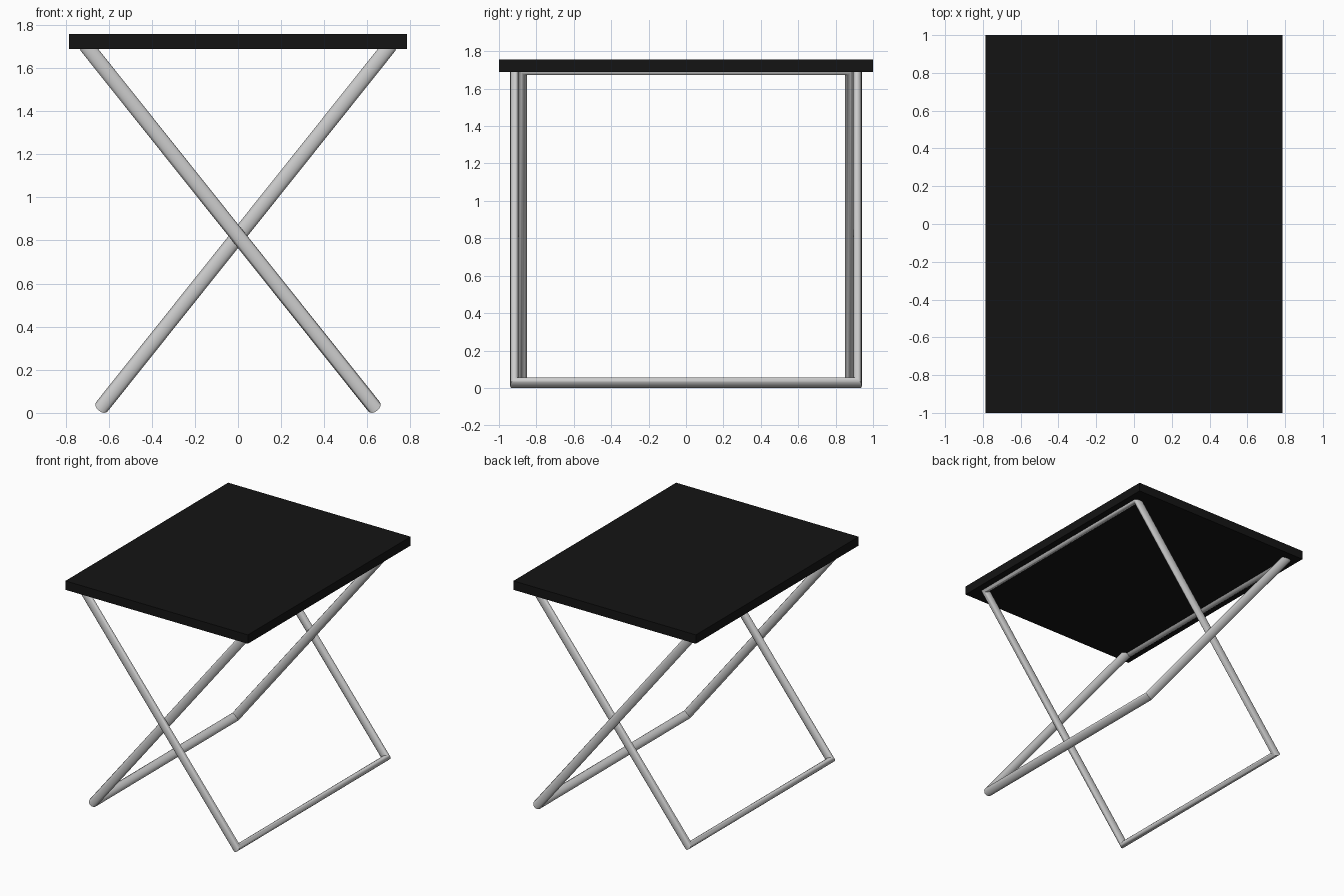
import bpy, bmesh, math
from mathutils import Vector

if "Cube" in bpy.data.objects:
    bpy.data.objects.remove(bpy.data.objects["Cube"])

SIDES = 16
R_WIDE, R_THIN = 0.0345, 0.0225     # oval tube half-sizes
FOOT_X, FOOT_Z = 0.632, 0.028       # tube centre at the floor
HEAD_X, HEAD_Z = 0.702, 1.70        # tube centre under the top


def leg_frame(name, side, half_y):
    """Rectangular mitred loop of oval tube; its foot is at x = side * FOOT_X."""
    foot = Vector((side * FOOT_X, 0, FOOT_Z))
    head = Vector((-side * HEAD_X, 0, HEAD_Z))
    up = (head - foot).normalized()
    across = Vector((0, 1, 0))
    normal = up.cross(across)
    bm = bmesh.new()
    rings = []
    for base, su, sy in ((foot, -1, -1), (foot, -1, 1), (head, 1, 1), (head, 1, -1)):
        centre = base + across * sy * half_y
        mitre = up * su + across * sy
        ring = []
        for i in range(SIDES):
            a = 2 * math.pi * i / SIDES
            ring.append(bm.verts.new(centre + mitre * R_THIN * math.cos(a)
                                     + normal * R_WIDE * math.sin(a)))
        rings.append(ring)
    for k in range(4):
        a, b = rings[k], rings[(k + 1) % 4]
        for i in range(SIDES):
            j = (i + 1) % SIDES
            bm.faces.new((a[i], a[j], b[j], b[i]))
    bmesh.ops.recalc_face_normals(bm, faces=bm.faces)
    mesh = bpy.data.meshes.new(name)
    bm.to_mesh(mesh)
    bm.free()
    obj = bpy.data.objects.new(name, mesh)
    bpy.context.collection.objects.link(obj)
    bpy.ops.object.select_all(action='DESELECT')
    obj.select_set(True)
    bpy.context.view_layer.objects.active = obj
    bpy.ops.object.shade_smooth_by_angle(angle=math.radians(40))


# Crossed leg frames, one nested inside the other
leg_frame("outer_leg_frame", 1, 0.9175)
leg_frame("inner_leg_frame", -1, 0.8725)

# Black table top
bpy.ops.mesh.primitive_cube_add(size=1, location=(0, 0, 1.7225))
top = bpy.context.object
top.name = "table_top"
top.scale = (1.57, 2.0, 0.069)
bpy.ops.object.transform_apply(location=False, rotation=False, scale=True)
black = bpy.data.materials.new("black")
black.diffuse_color = (0.007, 0.007, 0.007, 1)
black.use_nodes = True
black.node_tree.nodes["Principled BSDF"].inputs["Base Color"].default_value = black.diffuse_color
top.data.materials.append(black)
